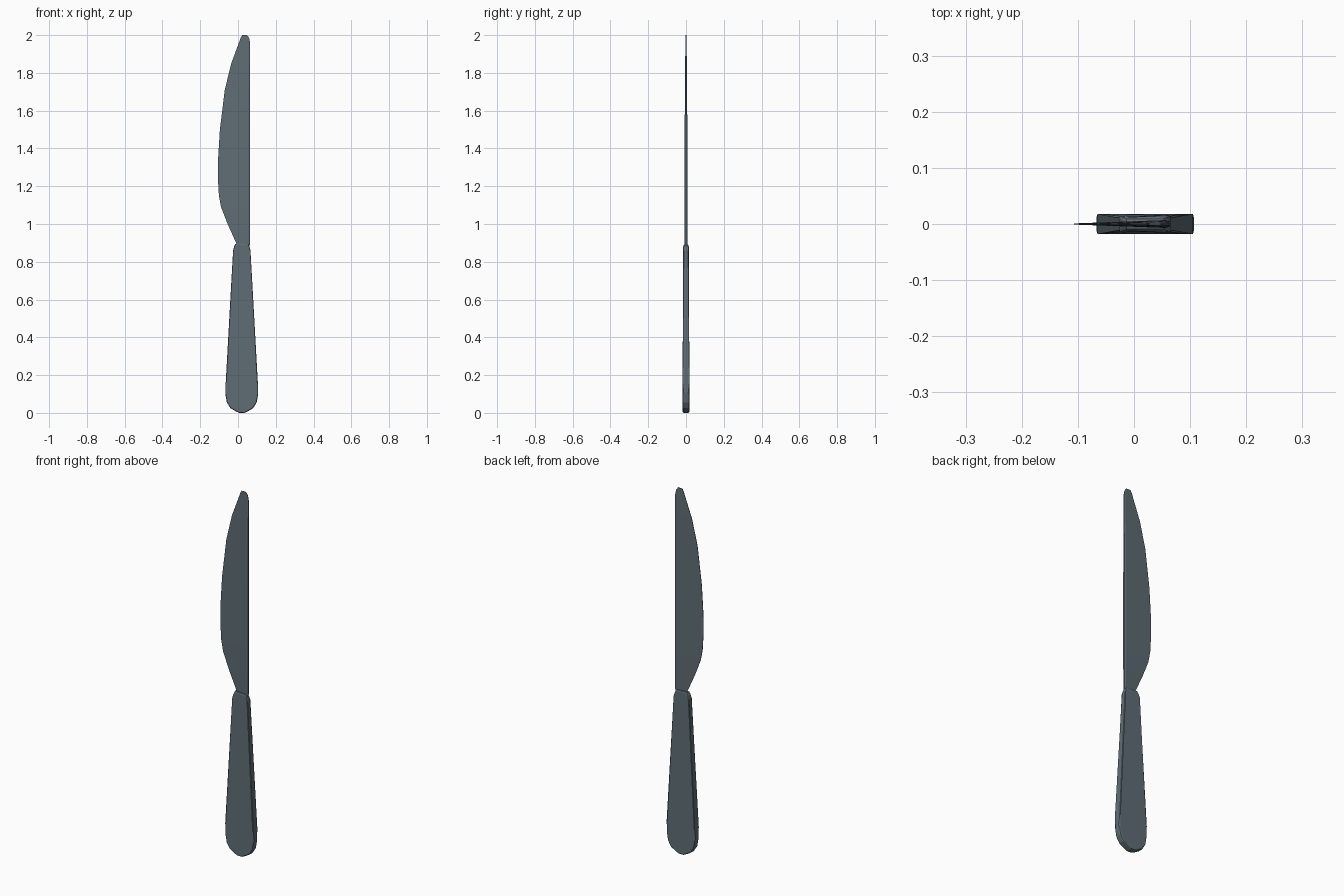
import bpy, bmesh

if "Cube" in bpy.data.objects:
    bpy.data.objects.remove(bpy.data.objects["Cube"])

steel = bpy.data.materials.new("dark_steel")
steel.diffuse_color = (0.115, 0.153, 0.178, 1.0)
steel.use_nodes = True
steel.node_tree.nodes["Principled BSDF"].inputs["Base Color"].default_value = steel.diffuse_color


def make_object(name, bm):
    bmesh.ops.recalc_face_normals(bm, faces=bm.faces)
    mesh = bpy.data.meshes.new(name)
    bm.to_mesh(mesh)
    bm.free()
    mesh.materials.append(steel)
    ob = bpy.data.objects.new(name, mesh)
    bpy.context.collection.objects.link(ob)
    return ob


# Handle: half outline around x = 0.02, mirrored and extruded
CX, HALF_T = 0.02, 0.018
half = [(0.014, 0.0), (0.035, 0.01), (0.060, 0.025), (0.079, 0.055), (0.087, 0.10),
        (0.085, 0.16), (0.046, 0.86), (0.041, 0.88), (0.034, 0.895)]
outline = [(CX + w, z) for w, z in half] + [(CX - w, z) for w, z in reversed(half)]
bm = bmesh.new()
front = bm.faces.new([bm.verts.new((x, -HALF_T, z)) for x, z in outline])
ext = bmesh.ops.extrude_face_region(bm, geom=[front])
for v in ext["geom"]:
    if isinstance(v, bmesh.types.BMVert):
        v.co.y = HALF_T
for v in bm.verts:                      # thin the shoulder next to the blade
    if v.co.z > 0.87:
        v.co.y *= 0.75 if v.co.z < 0.89 else 0.6
# Soften the rims of the two flat sides
rim = [e for e in bm.edges if e.verts[0].co.y * e.verts[1].co.y > 0]
bmesh.ops.bevel(bm, geom=rim, offset=0.007, segments=2, profile=0.5,
                affect='EDGES', clamp_overlap=True)
make_object("handle", bm)

# Blade: wedge rows of (z, cutting edge x, spine x, half thickness)
rows = [(0.86, 0.0, 0.060, 0.007), (0.90, -0.010, 0.063, 0.007),
        (1.00, -0.055, 0.064, 0.007), (1.09, -0.090, 0.064, 0.007),
        (1.15, -0.101, 0.064, 0.007), (1.25, -0.107, 0.064, 0.007),
        (1.35, -0.105, 0.064, 0.007), (1.50, -0.096, 0.064, 0.007),
        (1.71, -0.070, 0.064, 0.006), (1.85, -0.036, 0.064, 0.0045),
        (1.96, 0.005, 0.064, 0.003), (1.985, 0.014, 0.059, 0.0025),
        (2.00, 0.022, 0.048, 0.002)]
bm = bmesh.new()
rings = [[bm.verts.new(p) for p in ((e, -0.001, z), (s - 0.008, -t, z), (s, -t * 0.6, z),
                                    (s, t * 0.6, z), (s - 0.008, t, z), (e, 0.001, z))]
         for z, e, s, t in rows]
for a, b in zip(rings, rings[1:]):
    for i in range(6):
        j = (i + 1) % 6
        bm.faces.new((a[i], a[j], b[j], b[i]))
bm.faces.new(rings[0])
bm.faces.new(rings[-1])
make_object("blade", bm)
